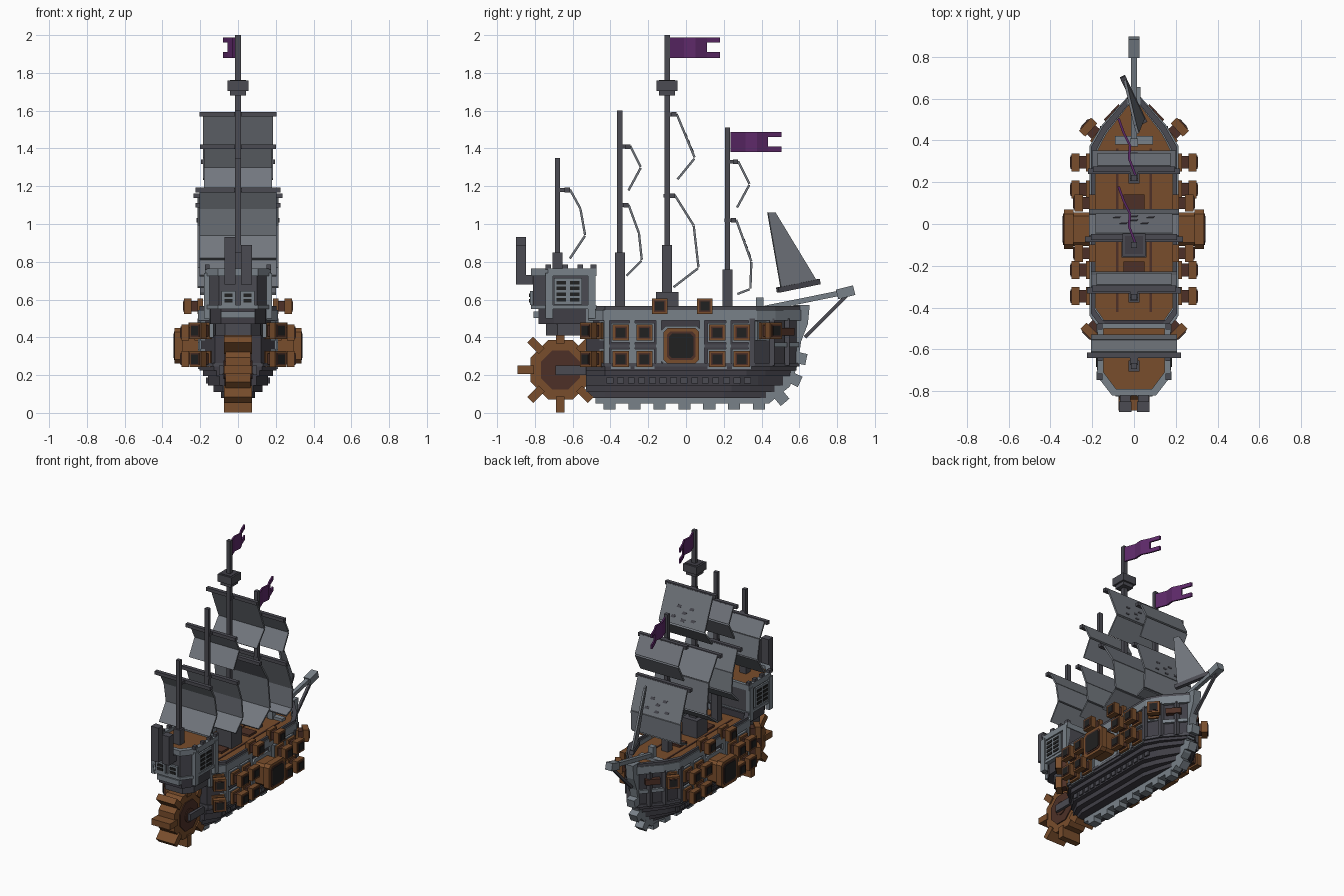
import bpy, bmesh, math
from mathutils import Matrix, Vector

cube = bpy.data.objects.get("Cube")
if cube:
    bpy.data.objects.remove(cube)

# Flat colours
PALETTE = {
    "light grey": (0.19, 0.22, 0.25), "sail grey": (0.17, 0.185, 0.21),
    "dark grey": (0.07, 0.07, 0.085), "hull grey": (0.05, 0.048, 0.06),
    "wood brown": (0.19, 0.075, 0.025), "dark brown": (0.075, 0.03, 0.02),
    "black": (0.015, 0.015, 0.015), "purple": (0.11, 0.022, 0.14),
}
LIGHT, SAIL, DARK, HULL, WOOD, UMBER, BLACK, PURPLE = range(8)
MATS = []
for label, rgb in PALETTE.items():
    mat = bpy.data.materials.new(label)
    mat.use_nodes = True
    mat.diffuse_color = (*rgb, 1)
    shader = mat.node_tree.nodes["Principled BSDF"]
    shader.inputs["Base Color"].default_value = (*rgb, 1)
    shader.inputs["Roughness"].default_value = 0.9
    MATS.append(mat)


def finish(name, bm):
    bmesh.ops.recalc_face_normals(bm, faces=bm.faces)
    mesh = bpy.data.meshes.new(name)
    bm.to_mesh(mesh)
    bm.free()
    for m in MATS:
        mesh.materials.append(m)
    bpy.context.collection.objects.link(bpy.data.objects.new(name, mesh))


def extrude(bm, pts, vec, mat, m=Matrix()):
    vec = Vector(vec)
    a = [bm.verts.new(m @ Vector(p)) for p in pts]
    b = [bm.verts.new(m @ (Vector(p) + vec)) for p in pts]
    n = len(a)
    faces = [bm.faces.new(a[::-1]), bm.faces.new(b)]
    faces += [bm.faces.new((a[i], a[(i + 1) % n], b[(i + 1) % n], b[i])) for i in range(n)]
    for f in faces:
        f.material_index = mat


def box(bm, lo, hi, mat, m=Matrix()):
    (x, y, z), (X, Y, Z) = lo, hi
    extrude(bm, [(x, y, z), (X, y, z), (X, Y, z), (x, Y, z)], (0, 0, Z - z), mat, m)


def prism(bm, outline, z0, z1, mat):
    extrude(bm, [(x, y, z0) for x, y in outline], (0, 0, z1 - z0), mat)


def ring(bm, outer, inner, z0, z1, mat):
    for i in range(len(outer)):
        j = (i + 1) % len(outer)
        prism(bm, [outer[i], outer[j], inner[j], inner[i]], z0, z1, mat)


def beam(bm, a, b, r, mat):
    d = Vector(b) - Vector(a)
    m = Matrix.Translation(a) @ d.to_track_quat('X', 'Z').to_matrix().to_4x4()
    box(bm, (0, -r, -r), (d.length, r, r), mat, m)


def mirrored(half):
    return half + [(-x, y) for x, y in reversed(half)]


def plan(w, bow, stern):
    return mirrored([(w * .62, stern), (w, stern + .1), (w, bow - .24), (w * .72, bow - .14), (.025, bow)])


# Hull: stepped strakes, sides, deck and rail
bm = bmesh.new()
strakes = [(.08, .09, .44), (.11, .13, .48), (.145, .16, .52), (.195, .185, .56), (.225, .205, .585)]
tops = [s[0] for s in strakes[1:]] + [.25]
for (z, w, bow), top in zip(strakes, tops):
    prism(bm, plan(w, bow, -.53), z, top, HULL)
prism(bm, plan(.195, .59, -.53), .25, .5, HULL)
finish("hull", bm)

bm = bmesh.new()
prism(bm, plan(.19, .575, -.51), .5, .515, WOOD)
for y in (-.22, .1):
    box(bm, (-.05, y - .04, .51), (.05, y + .04, .53), UMBER)
for x in (-.08, .08):
    box(bm, (x - .006, -.42, .51), (x + .006, .36, .519), UMBER)
box(bm, (-.09, .38, .51), (.09, .42, .535), LIGHT)
box(bm, (-.02, .37, .51), (.02, .41, .61), LIGHT)
finish("deck", bm)

bm = bmesh.new()
ring(bm, plan(.212, .615, -.54), plan(.185, .57, -.5), .49, .545, LIGHT)
ring(bm, plan(.205, .61, -.53), plan(.19, .575, -.505), .545, .565, DARK)
ring(bm, plan(.212, .6, -.535), plan(.185, .57, -.5), .245, .265, DARK)
finish("rails", bm)

# Side framing, studs and bow ribs
bm = bmesh.new()
for s in (1, -1):
    for y in (-.42, -.285, -.145, .085, .225, .345):
        box(bm, (s * .19, y - .014, .26), (s * .207, y + .014, .5), LIGHT)
    box(bm, (s * .19, -.42, .345), (s * .202, .35, .362), DARK)
    for i in range(14):
        y = -.42 + i * .056
        box(bm, (s * .155, y, .155), (s * .169, y + .036, .187), DARK)
    for x, y in ((.2, .35), (.148, .455), (.08, .535)):
        beam(bm, (s * x, y, .25), (s * x, y, .5), .014, DARK)
    beam(bm, (s * .15, .45, .36), (s * .03, .59, .36), .012, LIGHT)
    beam(bm, (s * .13, .485, .43), (s * .06, .56, .43), .02, UMBER)
finish("hull_framing", bm)

# Keel and curved stem with teeth
bm = bmesh.new()
profile = [(-.48, .05), (.44, .05), (.55, .14), (.59, .25), (.61, .38), (.645, .47), (.655, .57),
           (.57, .57), (.55, .3), (.48, .17), (.4, .1), (-.48, .1)]
extrude(bm, [(-.03, y, z) for y, z in profile], (.06, 0, 0), LIGHT)
for i in range(7):
    y = -.405 + i * .132
    box(bm, (-.032, y - .032, .017), (.032, y + .032, .06), LIGHT)
for y, z, a in ((.5, .085, 40), (.57, .18, 65), (.6, .29, 78)):
    m = Matrix.Translation((0, y, z)) @ Matrix.Rotation(math.radians(a), 4, 'X')
    box(bm, (-.032, -.03, -.038), (.032, .03, .03), LIGHT, m)
finish("keel", bm)

# Bowsprit
bm = bmesh.new()
beam(bm, (0, .4, .55), (0, .87, .645), .014, LIGHT)
beam(bm, (0, .8, .627), (0, .89, .65), .026, LIGHT)
beam(bm, (0, .87, .64), (0, .63, .4), .009, DARK)
finish("bowsprit", bm)


# Guns: stepped square barrel with flared muzzle
def gun(bm, x, y, z, deg, size=1.0, plate=True):
    m = Matrix.Translation((x, y, z)) @ Matrix.Rotation(math.radians(deg), 4, 'Z')

    def block(x0, x1, r, mat):
        r *= size
        box(bm, (x0, -r, -r), (x1, r, r), mat, m)
    if plate:
        block(-.02, .012, .052, LIGHT)
    block(0, .03, .043, WOOD)
    block(.02, .065, .03, UMBER)
    block(.06, .1, .043, WOOD)
    block(.09, .104, .032, UMBER)
    block(.09, .107, .025, BLACK)


bm = bmesh.new()
for s in (1, -1):
    turn = lambda a: a if s > 0 else 180 - a
    for y in (-.345, -.22, .165, .295):
        for z in (.285, .425):
            gun(bm, s * .2, y, z, turn(0))
    for y in (-.14, .1):
        gun(bm, s * .185, y, .565, turn(0), .95, False)
    gun(bm, s * .16, .41, .435, turn(42))
    for z in (.285, .435):
        gun(bm, s * .155, -.46, z, turn(-45))
finish("guns", bm)

bm = bmesh.new()
for s in (1, -1):
    for x0, x1, r, mat in ((.19, .212, .105, LIGHT), (.2, .3, .08, WOOD), (.29, .335, .094, WOOD),
                           (.33, .339, .075, UMBER), (.33, .342, .064, BLACK)):
        c = r * .78
        octo = [(r, c), (c, r), (-c, r), (-r, c), (-r, -c), (-c, -r), (c, -r), (r, -c)]
        extrude(bm, [(s * x0, a - .025, b + .355) for a, b in octo], (s * (x1 - x0), 0, 0), mat)
finish("great_guns", bm)

# Stern cabin
bm = bmesh.new()
cabin = mirrored([(.1, -.81), (.165, -.72), (.165, -.48)])
rim = mirrored([(.105, -.82), (.175, -.73), (.175, -.475)])
inner = mirrored([(.085, -.79), (.145, -.71), (.145, -.5)])
prism(bm, mirrored([(.07, -.74), (.12, -.68), (.13, -.45)]), .41, .49, DARK)
prism(bm, mirrored([(.09, -.78), (.145, -.7), (.15, -.46)]), .47, .56, HULL)
prism(bm, cabin, .55, .73, DARK)
prism(bm, inner, .73, .742, WOOD)
ring(bm, rim, inner, .725, .765, LIGHT)
ring(bm, rim, inner, .55, .57, LIGHT)
for s in (1, -1):
    for y in (-.73, -.64, -.56, -.49):
        box(bm, (s * .15, y - .015, .76), (s * .175, y + .015, .785), DARK)
    for y in (-.725, -.5):
        box(bm, (s * .15, y - .02, .5), (s * .18, y + .02, .74), LIGHT)
    box(bm, (s * .16, -.7, .575), (s * .176, -.55, .715), LIGHT)
    box(bm, (s * .05 - .038, -.826, .57), (s * .05 + .038, -.8, .645), LIGHT)
    for i in range(4):
        for y in (-.685, -.615):
            box(bm, (s * .17, y, .59 + i * .03), (s * .181, y + .05, .608 + i * .03), BLACK)
    for i in range(2):
        box(bm, (s * .05 - .022, -.831, .585 + i * .028), (s * .05 + .022, -.82, .603 + i * .028), BLACK)
    box(bm, (s * .13, -.53, .4), (s * .15, -.46, .56), LIGHT)
beam(bm, (-.09, -.79, .52), (.09, -.79, .52), .018, LIGHT)
finish("stern_cabin", bm)

# Stern chimneys
bm = bmesh.new()
for x, top in ((-.042, .93), (.045, .89)):
    box(bm, (x - .03, -.9, .68), (x + .03, -.848, top), DARK)
    box(bm, (x - .026, -.86, .68), (x + .026, -.79, .73), DARK)
finish("chimneys", bm)

# Paddle wheel
bm = bmesh.new()
HUB = Matrix.Translation((0, -.665, .228))
for r, w, n, mat in ((.17, .065, 8, WOOD), (.112, .072, 8, UMBER), (.05, .078, 12, UMBER)):
    pts = [(-w, r * math.cos(t), r * math.sin(t)) for t in
           [(i + .5) * math.tau / n for i in range(n)]]
    extrude(bm, pts, (2 * w, 0, 0), mat, HUB)
for i in range(8):
    m = HUB @ Matrix.Rotation(i * math.pi / 4, 4, 'X')
    box(bm, (-.075, -.022, .14), (.075, .022, .226), WOOD, m)
for s in (1, -1):
    box(bm, (s * .08, -.69, .2), (s * .1, -.5, .25), DARK)
beam(bm, (-.1, -.665, .228), (.1, -.665, .228), .02, DARK)
finish("paddle_wheel", bm)

# Masts with thick feet, and the lookout
bm = bmesh.new()
for y, z0, foot, top in ((-.68, .73, .85, 1.35), (-.35, .5, .85, 1.6), (-.1, .5, .89, 2), (.22, .5, .76, 1.51)):
    box(bm, (-.015, y - .014, z0), (.015, y + .014, top), DARK)
    box(bm, (-.027, y - .026, z0), (.027, y + .026, foot), DARK)
box(bm, (-.06, -.16, .51), (.06, -.04, .64), DARK)
finish("masts", bm)

bm = bmesh.new()
box(bm, (-.042, -.142, 1.68), (.042, -.058, 1.73), DARK)
box(bm, (-.055, -.155, 1.705), (.055, -.045, 1.76), DARK)
box(bm, (-.043, -.143, 1.755), (.043, -.057, 1.763), HULL)
finish("lookout", bm)

# Square sails: bent sheets hung from yards
SAILS = [
    (.205, (-.62, 1.18), (-.565, 1.08), (-.54, .94), (-.62, .82)),
    (.18, (-.3, 1.41), (-.245, 1.3), (-.31, 1.18)),
    (.205, (-.31, 1.1), (-.255, .95), (-.24, .81), (-.32, .73)),
    (.185, (-.055, 1.58), (.04, 1.35), (-.05, 1.24)),
    (.215, (-.065, 1.15), (.035, .99), (.06, .77), (-.07, .67)),
    (.175, (.27, 1.33), (.33, 1.21), (.265, 1.09)),
    (.2, (.26, 1.02), (.34, .8), (.335, .66), (.27, .635)),
]
sails, yards = bmesh.new(), bmesh.new()
for w, *path in SAILS:
    for (y0, z0), (y1, z1) in zip(path, path[1:]):
        n = Vector((0, z0 - z1, y1 - y0)).normalized() * .012
        extrude(sails, [(-w, y0, z0), (-w, y1, z1), (w, y1, z1), (w, y0, z0)], n, SAIL)
    y, z = path[0]
    box(yards, (-w - .02, y - .022, z - .012), (w + .02, y + .006, z + .012), DARK)
    box(yards, (-.02, y - .055, z - .01), (.02, y, z + .01), DARK)
# Dark tears on the front of two sails
for (y0, z0), (y1, z1) in (SAILS[3][1:3], SAILS[6][1:3]):
    n = Vector((0, z0 - z1, y1 - y0)).normalized()
    for x, t in ((-.05, .5), (.05, .5), (0, .65), (-.08, .8), (.08, .8), (0, .85)):
        a, b = (Vector((x, y0 + (y1 - y0) * u, z0 + (z1 - z0) * u)) + n * .01 for u in (t - .04, t + .04))
        d = Vector((.02, 0, 0))
        extrude(sails, [a - d, b - d * .5, b + d, a + d * .6], n * .004, DARK)
finish("sails", sails)
finish("yards", yards)

# Triangular headsail and its boom
bm = bmesh.new()
extrude(bm, [(.04, .5, .66), (-.05, .685, .705), (0, .47, 1.06), (.012, .43, 1.06)], (.012, .005, 0), SAIL)
beam(bm, (.05, .485, .65), (-.055, .705, .695), .014, DARK)
finish("headsail", bm)

# Swallow-tailed flags
bm = bmesh.new()
wave = [(0, 0), (-.03, .08), (-.025, .14), (-.055, .2), (-.08, .27)]
for y, z in ((-.09, 1.88), (.235, 1.38)):
    for i, ((x0, a), (x1, b)) in enumerate(zip(wave, wave[1:])):
        bands = ((0, .03), (.08, .108)) if i == 3 else ((0, .108),)
        for lo, hi in bands:
            quad = [(x0, y + a, z + lo), (x1, y + b, z + lo), (x1, y + b, z + hi), (x0, y + a, z + hi)]
            extrude(bm, quad, (.012, 0, 0), PURPLE)
finish("flags", bm)
